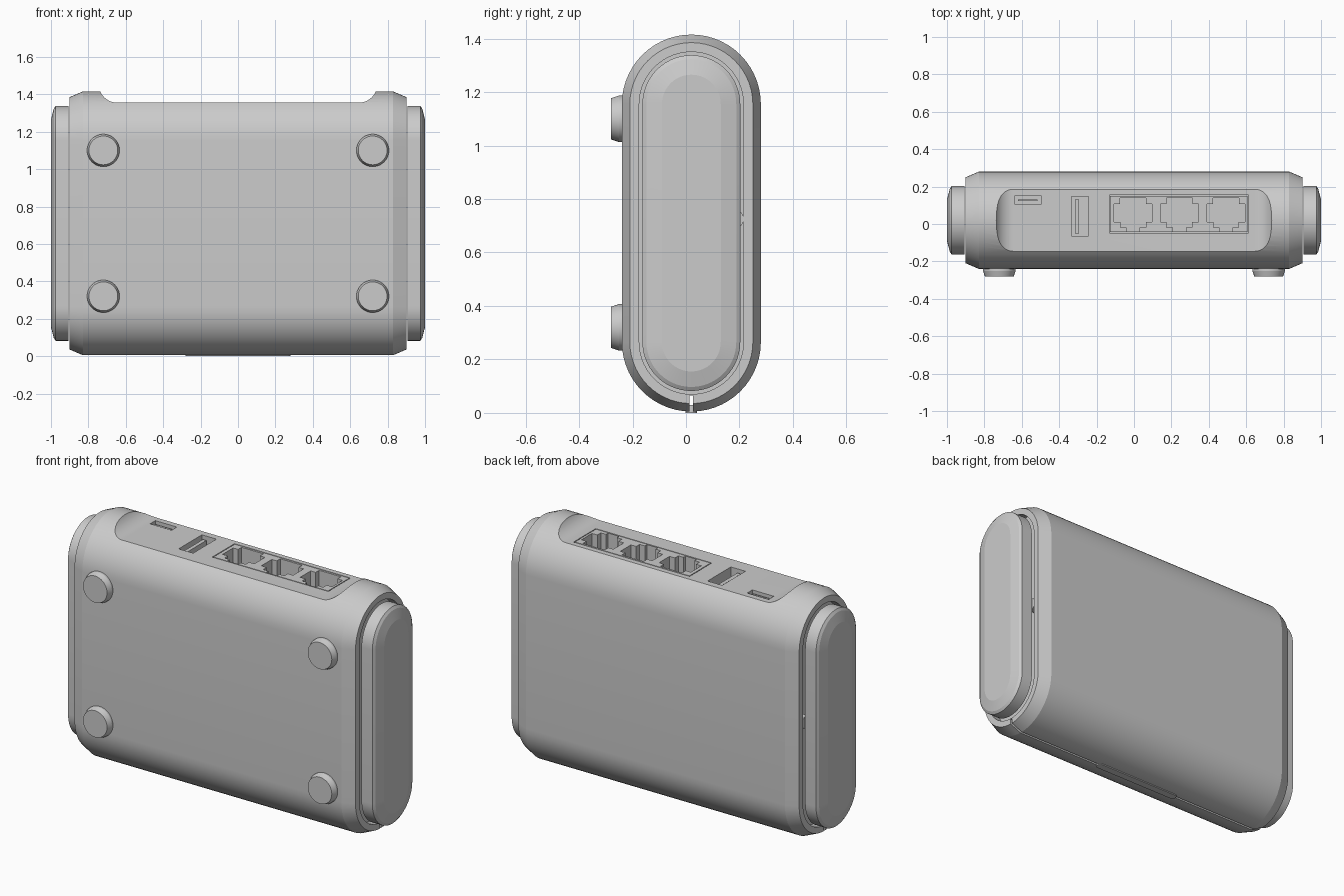
import bpy, bmesh
from math import sin, cos, pi, radians

if "Cube" in bpy.data.objects:
    bpy.data.objects.remove(bpy.data.objects["Cube"])

grey = bpy.data.materials.new("plain grey")
grey.use_nodes = True
colour = (0.6, 0.6, 0.6, 1)
grey.diffuse_color = colour
grey.node_tree.nodes["Principled BSDF"].inputs["Base Color"].default_value = colour

MID_Y, LOW_Z, HIGH_Z, RADIUS = 0.02, 0.265, 1.155, 0.26
FLOOR = 1.355


def loft(name, rings):
    """Bridge matching closed rings of points and cap both ends."""
    bm = bmesh.new()
    loops = [[bm.verts.new(p) for p in ring] for ring in rings]
    n = len(loops[0])
    for a, b in zip(loops, loops[1:]):
        for i in range(n):
            j = (i + 1) % n
            bm.faces.new((a[i], a[j], b[j], b[i]))
    bm.faces.new(loops[0][::-1])
    bm.faces.new(loops[-1])
    bmesh.ops.recalc_face_normals(bm, faces=bm.faces)
    mesh = bpy.data.meshes.new(name)
    bm.to_mesh(mesh)
    bm.free()
    mesh.materials.append(grey)
    obj = bpy.data.objects.new(name, mesh)
    bpy.context.collection.objects.link(obj)
    return obj


def stadium(x, inset, steps=28):
    """Upright pill outline in the plane at x."""
    r = RADIUS - inset
    ring = []
    for start, z in ((0, HIGH_Z), (pi, LOW_Z)):
        for i in range(steps + 1):
            t = start + pi * i / steps
            ring.append((x, MID_Y + r * cos(t), z + r * sin(t)))
    return ring


def box(name, x0, x1, y0, y1, z0, z1):
    outline = ((x0, y0), (x1, y0), (x1, y1), (x0, y1))
    return loft(name, [[(x, y, z) for x, y in outline] for z in (z0, z1)])


def turned(name, profile, place, steps=48):
    """Round part; profile holds (radius, distance) pairs, place maps to space."""
    angles = [2 * pi * i / steps for i in range(steps)]
    return loft(name, [[place(r * cos(t), r * sin(t), d) for t in angles] for r, d in profile])


def smooth(obj):
    bpy.ops.object.select_all(action="DESELECT")
    obj.select_set(True)
    bpy.context.view_layer.objects.active = obj
    bpy.ops.object.shade_smooth_by_angle(angle=radians(14))


def carve(target, cutter):
    cutter.hide_render = True
    mod = target.modifiers.new("carve", "BOOLEAN")
    mod.operation, mod.solver, mod.object = "DIFFERENCE", "EXACT", cutter
    bpy.context.view_layer.objects.active = target
    bpy.ops.object.modifier_apply(modifier=mod.name)
    bpy.data.objects.remove(cutter)


# Pill-shaped shell with chamfered rims and a recess at each end
half = [(0.85, 0.065), (0.9, 0.065), (0.9, 0.03), (0.83, 0)]
sections = [(-x, i) for x, i in half] + half[::-1]
body = loft("body_shell", [stadium(x, i) for x, i in sections])

# Dished flat on top that holds the sockets
arc = [(0.645 + 0.1 * sin(t), FLOOR + 0.1 - 0.1 * cos(t))
       for t in (pi / 2 * i / 14 for i in range(15))]
dish = [(-x, z) for x, z in arc[::-1]] + arc + [(0.745, 1.6), (-0.745, 1.6)]
carve(body, loft("dish_cutter", [[(x, y, z) for x, z in dish] for y in (-0.5, 0.5)]))

# Three network sockets with stepped outlines
side = [(0.035, -0.04), (0.035, -0.02), (0.068, -0.02), (0.068, 0.012), (0.102, 0.012),
        (0.102, 0.108), (0.07, 0.108), (0.07, 0.14)]
outline = side + [(-x, y) for x, y in side[::-1]]
for cx in (-0.005, 0.243, 0.492):
    carve(body, loft("socket_cutter",
                     [[(cx + x, y, z) for x, y in outline] for z in (FLOOR - 0.14, 1.4)]))

# Fine groove around the network sockets
X0, X1, Y0, Y1, G = -0.132, 0.612, -0.048, 0.156, 0.005
for x0, x1, y0, y1 in ((X0, X1, Y0, Y0 + G), (X0, X1, Y1 - G, Y1),
                       (X0, X0 + G, Y0, Y1), (X1 - G, X1, Y0, Y1)):
    carve(body, box("groove_cutter", x0, x1, y0, y1, FLOOR - 0.015, 1.4))

# Power and data sockets, each with its tongue
carve(body, box("data_cutter", -0.335, -0.242, -0.065, 0.148, FLOOR - 0.1, 1.4))
box("data_socket_tongue", -0.316, -0.294, -0.05, 0.13, FLOOR - 0.1, FLOOR - 0.015)
carve(body, box("power_cutter", -0.636, -0.498, 0.104, 0.152, FLOOR - 0.07, 1.4))
box("power_socket_tongue", -0.62, -0.515, 0.122, 0.132, FLOOR - 0.07, FLOOR - 0.01)

# Seam along the underside
carve(body, box("seam_cutter", -1, 1, MID_Y - 0.006, MID_Y + 0.006, -0.1, 0.065))
smooth(body)

# Slim strip across the middle of the seam
strip = [(s * (0.26 + 0.022 * sin(t)), MID_Y + s * 0.022 * cos(t))
         for s in (1, -1) for t in (pi * i / 10 for i in range(11))]
smooth(loft("underside_strip", [[(x, y, z) for x, y in strip] for z in (0, 0.03)]))

for s, name in ((-1, "right"), (1, "left")):
    # End caps, standing just clear of the shell
    cap = ((0.906, 0.077), (0.975, 0.077), (0.985, 0.092), (1.0, 0.15))
    smooth(loft(name + "_end_cap", [stadium(s * x, i) for x, i in cap]))
    # Small latch inside the rim
    smooth(turned(name + "_latch", ((0.036, 0.84), (0.036, 0.895)),
                  lambda a, b, d: (s * d, 0.18 + a, 0.725 + b)))
    # Round feet on the front
    for z, level in ((0.32, "lower"), (1.1, "upper")):
        smooth(turned(f"{level}_{name}_foot",
                      ((0.087, 0.23), (0.087, 0.25), (0.077, 0.28)),
                      lambda a, b, d: (s * 0.72 + a, -d, z + b)))
